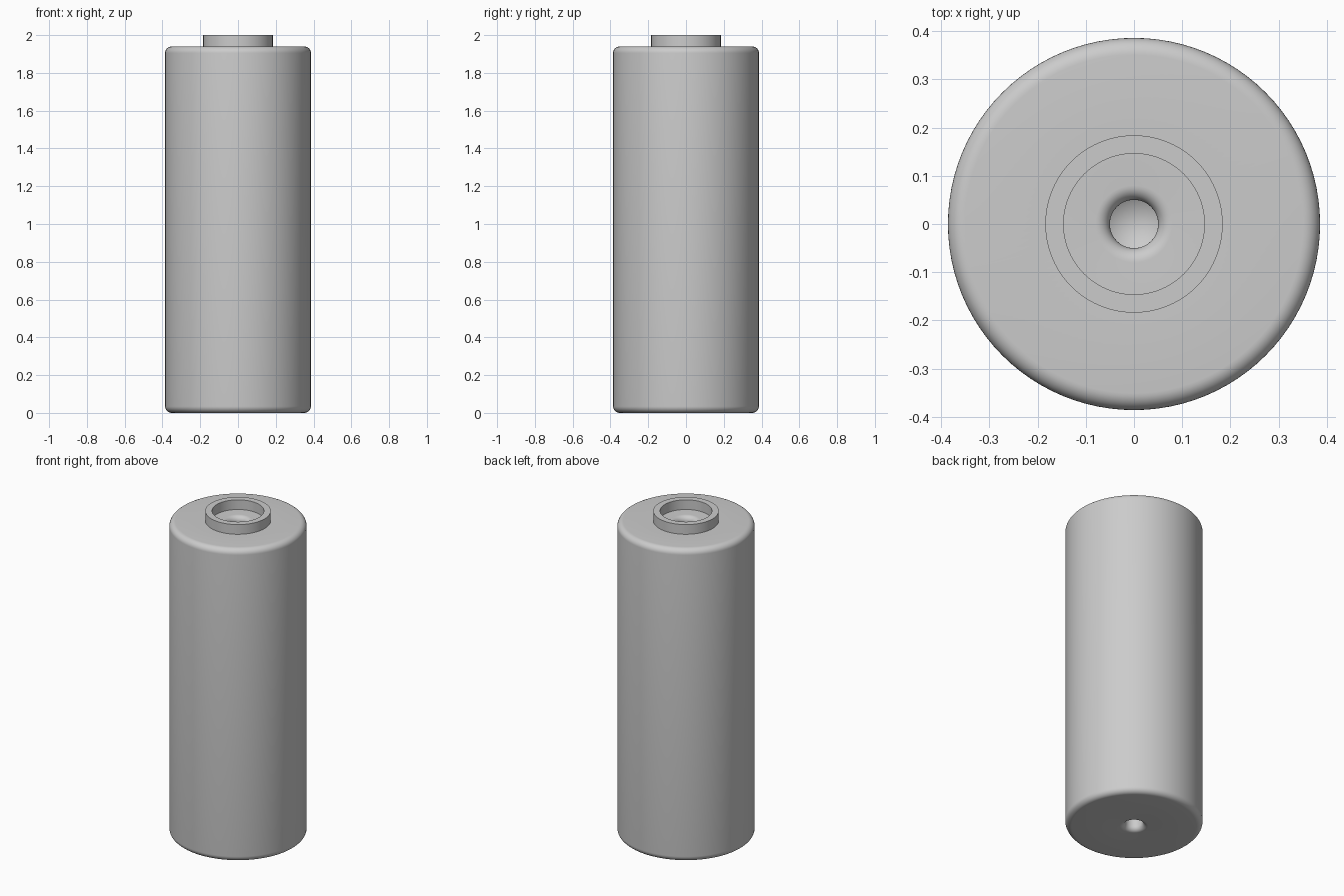
import bpy
import math

if "Cube" in bpy.data.objects:
    bpy.data.objects.remove(bpy.data.objects["Cube"], do_unlink=True)

SEGMENTS = 96
HEIGHT, RADIUS, ROUND = 1.94, 0.386, 0.035
HOLE, LIP, DEPTH, TIP = 0.05, 0.03, 0.1, 0.03

grey = bpy.data.materials.new("Plain grey")
grey.use_nodes = True
colour = (0.6, 0.6, 0.6, 1)
grey.diffuse_color = colour
grey.node_tree.nodes["Principled BSDF"].inputs["Base Color"].default_value = colour


def arc(cx, cz, radius, start, end, steps=8):
    """Points of a circular fillet in the radius/height plane."""
    angles = [math.radians(start + (end - start) * i / steps) for i in range(steps + 1)]
    return [(cx + radius * math.cos(a), cz + radius * math.sin(a)) for a in angles]


def lathe(name, profile, closed=False):
    """Turn a (radius, height) profile, listed from bottom to top, around z."""
    verts, rings = [], []
    for r, z in profile:
        count = SEGMENTS if r > 0 else 1
        rings.append([len(verts) + i for i in range(count)])
        for i in range(count):
            a = math.tau * i / SEGMENTS
            verts.append((r * math.cos(a), r * math.sin(a), z))
    faces = []
    pairs = list(zip(rings, rings[1:]))
    if closed:
        pairs.append((rings[-1], rings[0]))
    for low, high in pairs:
        for i in range(SEGMENTS):
            j = (i + 1) % SEGMENTS
            if len(low) == 1:
                faces.append((low[0], high[j], high[i]))
            elif len(high) == 1:
                faces.append((low[i], low[j], high[0]))
            else:
                faces.append((low[i], low[j], high[j], high[i]))
    mesh = bpy.data.meshes.new(name)
    mesh.from_pydata(verts, [], faces)
    mesh.materials.append(grey)
    obj = bpy.data.objects.new(name, mesh)
    bpy.context.collection.objects.link(obj)
    bpy.ops.object.select_all(action="DESELECT")
    bpy.context.view_layer.objects.active = obj
    obj.select_set(True)
    bpy.ops.object.shade_smooth_by_angle(angle=math.radians(30))
    return obj


# Rounded body with a drilled, cone-tipped hole in each end
half = [(0, DEPTH + TIP), (HOLE, DEPTH)]
half += arc(HOLE + LIP, LIP, LIP, 180, 270)
half += arc(RADIUS - ROUND, ROUND, ROUND, -90, 0)
lathe("body", half + [(r, HEIGHT - z) for r, z in reversed(half)])

# Raised collar on the top
INNER, OUTER, TOP = 0.146, 0.184, 2.0
lathe("top_collar", [(OUTER, HEIGHT - 0.01), (OUTER, TOP),
                     (INNER, TOP), (INNER, HEIGHT - 0.01)], closed=True)
